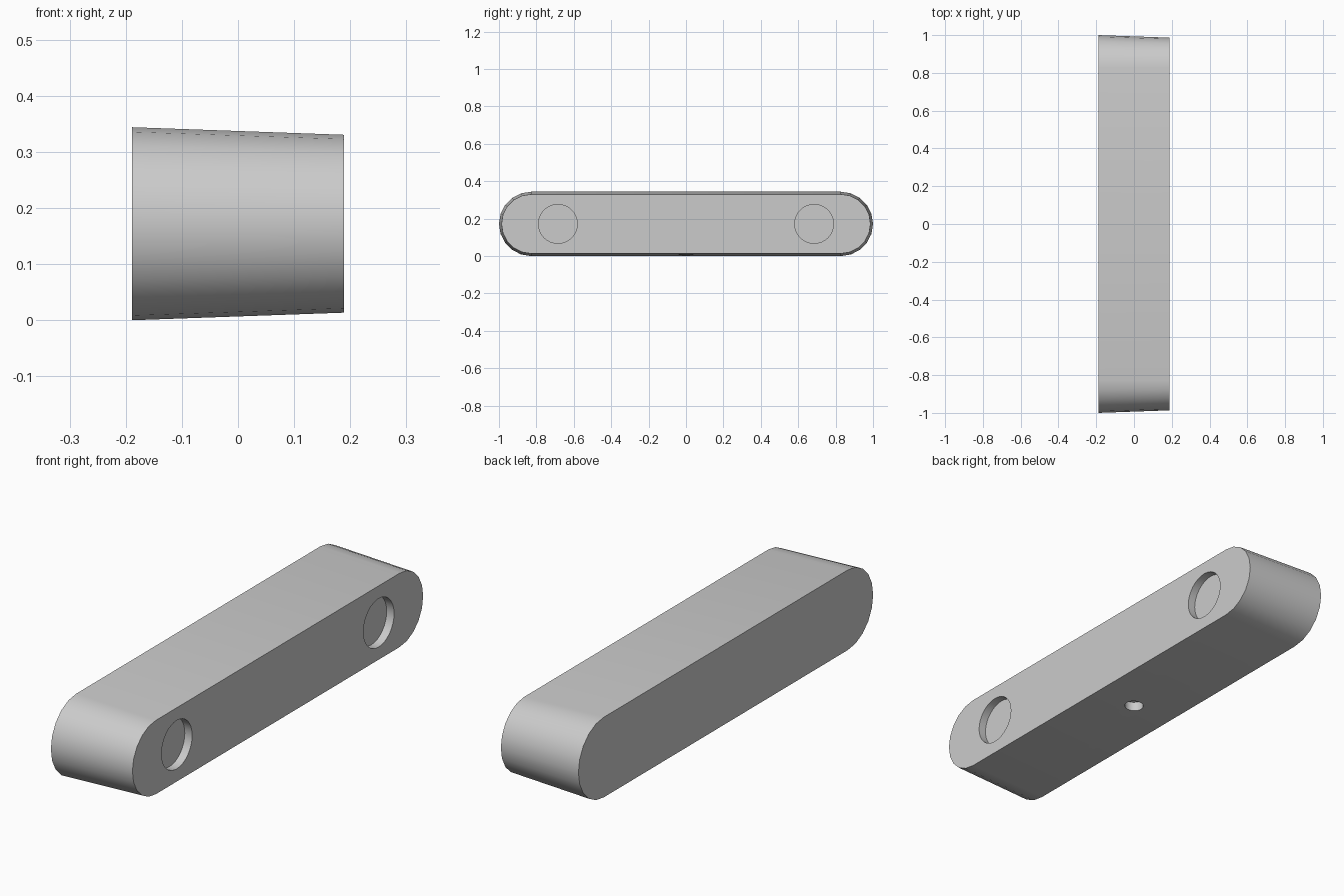
import bpy
import bmesh
from math import pi, sin, cos

cube = bpy.data.objects.get("Cube")
if cube:
    bpy.data.objects.remove(cube, do_unlink=True)

HALF_WIDTH = 0.189   # half thickness along x
RADIUS = 0.172       # end radius on the wide face
DRAFT = 0.0135       # inward taper towards the narrow face
ARC_Y = 0.828        # centre of each rounded end
ARC_STEPS = 10

grey = bpy.data.materials.new("plain grey")
grey.use_nodes = True
colour = (0.6, 0.6, 0.6, 1)
grey.diffuse_color = colour
grey.node_tree.nodes["Principled BSDF"].inputs["Base Color"].default_value = colour


def stadium(bm, x, radius):
    """Ring of vertices around a slot shape standing in the yz plane."""
    ring = []
    for side in (1, -1):
        for i in range(ARC_STEPS + 1):
            a = side * pi / 2 - pi * i / ARC_STEPS
            ring.append(bm.verts.new((x, side * ARC_Y + radius * cos(a),
                                      RADIUS + radius * sin(a))))
    return ring


# Tapered slot-shaped body
bm = bmesh.new()
wide = stadium(bm, -HALF_WIDTH, RADIUS)
narrow = stadium(bm, HALF_WIDTH, RADIUS - DRAFT)
bm.faces.new(wide)
bm.faces.new(narrow)
for i in range(len(wide)):
    j = (i + 1) % len(wide)
    bm.faces.new((wide[i], wide[j], narrow[j], narrow[i]))
bmesh.ops.recalc_face_normals(bm, faces=bm.faces)
mesh = bpy.data.meshes.new("body")
bm.to_mesh(mesh)
bm.free()
body = bpy.data.objects.new("body", mesh)
bpy.context.collection.objects.link(body)
mesh.materials.append(grey)


def cut_round_pocket(centre, radius, depth, rotation):
    """Sink a blind round recess into the body."""
    bpy.ops.mesh.primitive_cylinder_add(vertices=32, radius=radius, depth=2 * depth,
                                        location=centre, rotation=rotation)
    cutter = bpy.context.object
    cutter.name = "pocket_cutter"
    cutter.hide_render = True
    cutter.data.materials.append(grey)
    mod = body.modifiers.new("pocket", "BOOLEAN")
    mod.operation = "DIFFERENCE"
    mod.solver = "EXACT"
    mod.object = cutter
    bpy.context.view_layer.objects.active = body
    bpy.ops.object.modifier_apply(modifier=mod.name)
    bpy.data.objects.remove(cutter, do_unlink=True)


# Two magnet pockets in the narrow face
for side in (-1, 1):
    cut_round_pocket((HALF_WIDTH, side * 0.685, RADIUS), 0.104, 0.035, (0, pi / 2, 0))

# Small pocket in the underside
cut_round_pocket((0, 0, DRAFT / 2), 0.039, 0.04, (0, 0, 0))

bpy.ops.object.select_all(action="DESELECT")
body.select_set(True)
bpy.context.view_layer.objects.active = body
bpy.ops.object.shade_smooth_by_angle(angle=pi / 6)
